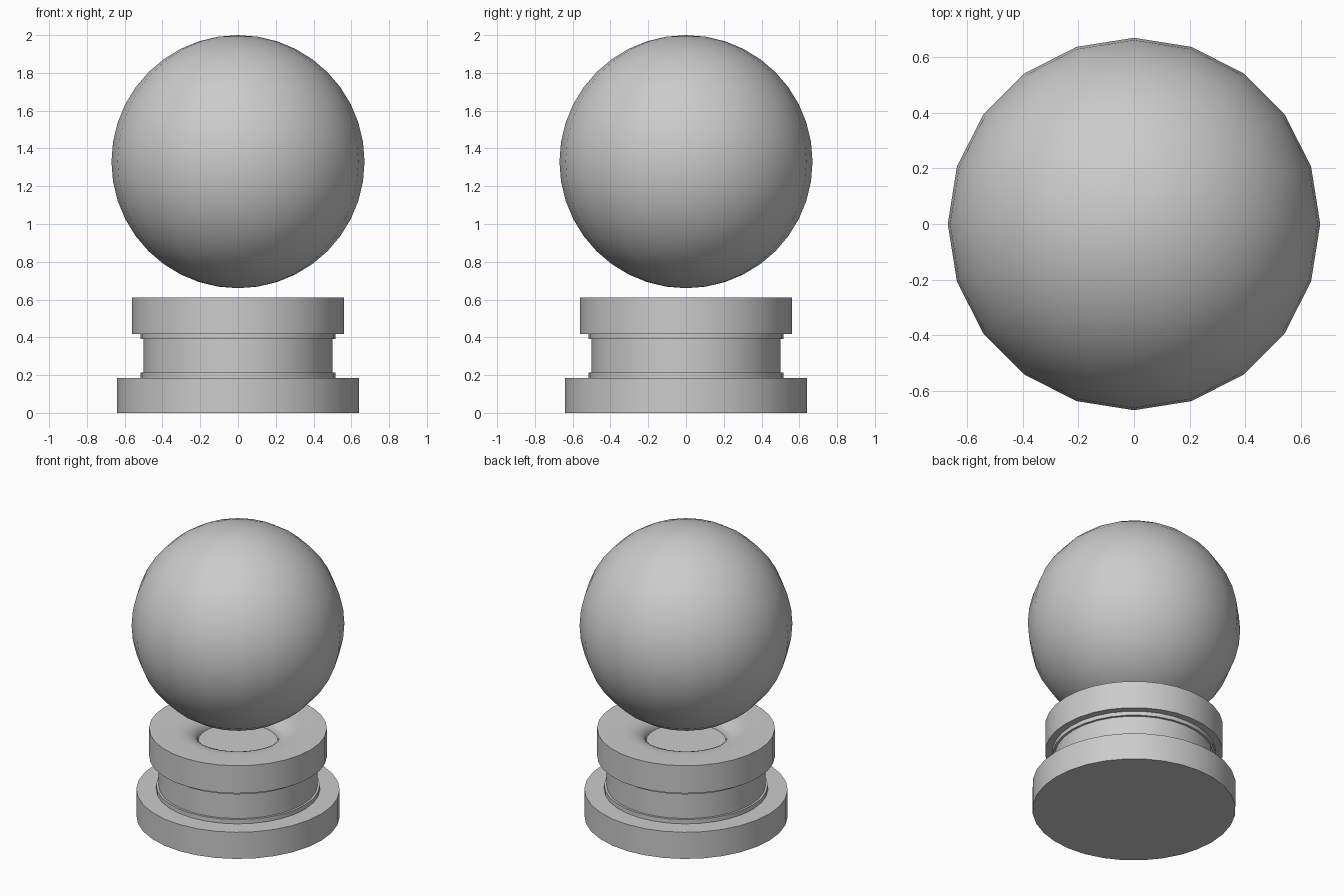
import bpy, bmesh
from math import cos, sin, pi, radians

if "Cube" in bpy.data.objects:
    bpy.data.objects.remove(bpy.data.objects["Cube"])


def finish(obj, angle):
    # Smooth shading that keeps hard edges crisp
    bpy.ops.object.select_all(action='DESELECT')
    obj.select_set(True)
    bpy.context.view_layer.objects.active = obj
    bpy.ops.object.shade_smooth_by_angle(angle=radians(angle))


def lathe(name, profile, sides=32):
    # Revolve an (r, z) profile around z and cap both ends
    bm = bmesh.new()
    rings = [[bm.verts.new((r * cos(2 * pi * i / sides), r * sin(2 * pi * i / sides), z))
              for i in range(sides)] for r, z in profile]
    for a, b in zip(rings, rings[1:]):
        for i in range(sides):
            j = (i + 1) % sides
            bm.faces.new((a[i], a[j], b[j], b[i]))
    bm.faces.new(rings[0][::-1])
    bm.faces.new(rings[-1])
    mesh = bpy.data.meshes.new(name)
    bm.to_mesh(mesh)
    bm.free()
    obj = bpy.data.objects.new(name, mesh)
    bpy.context.collection.objects.link(obj)
    finish(obj, 30)
    return obj


# Stepped pedestal: plinth, waist with two collars, cap with a rounded dish
DISH_R, LIP_R, TOP, DEPTH = 0.25, 0.40, 0.61, 0.085
lip = [(LIP_R - (LIP_R - DISH_R) * sin(t * pi / 12),
        TOP - DEPTH * (1 - cos(t * pi / 12))) for t in range(7)]
lathe("pedestal", [
    (0.64, 0), (0.64, 0.185),
    (0.515, 0.185), (0.515, 0.215),
    (0.50, 0.215), (0.50, 0.39),
    (0.515, 0.39), (0.515, 0.418),
    (0.56, 0.418), (0.56, TOP),
] + lip)

# Floating ball above the dish
bpy.ops.mesh.primitive_uv_sphere_add(segments=20, ring_count=20, radius=0.67,
                                     location=(0, 0, 1.33))
ball = bpy.context.object
ball.name = "ball"
finish(ball, 40)
